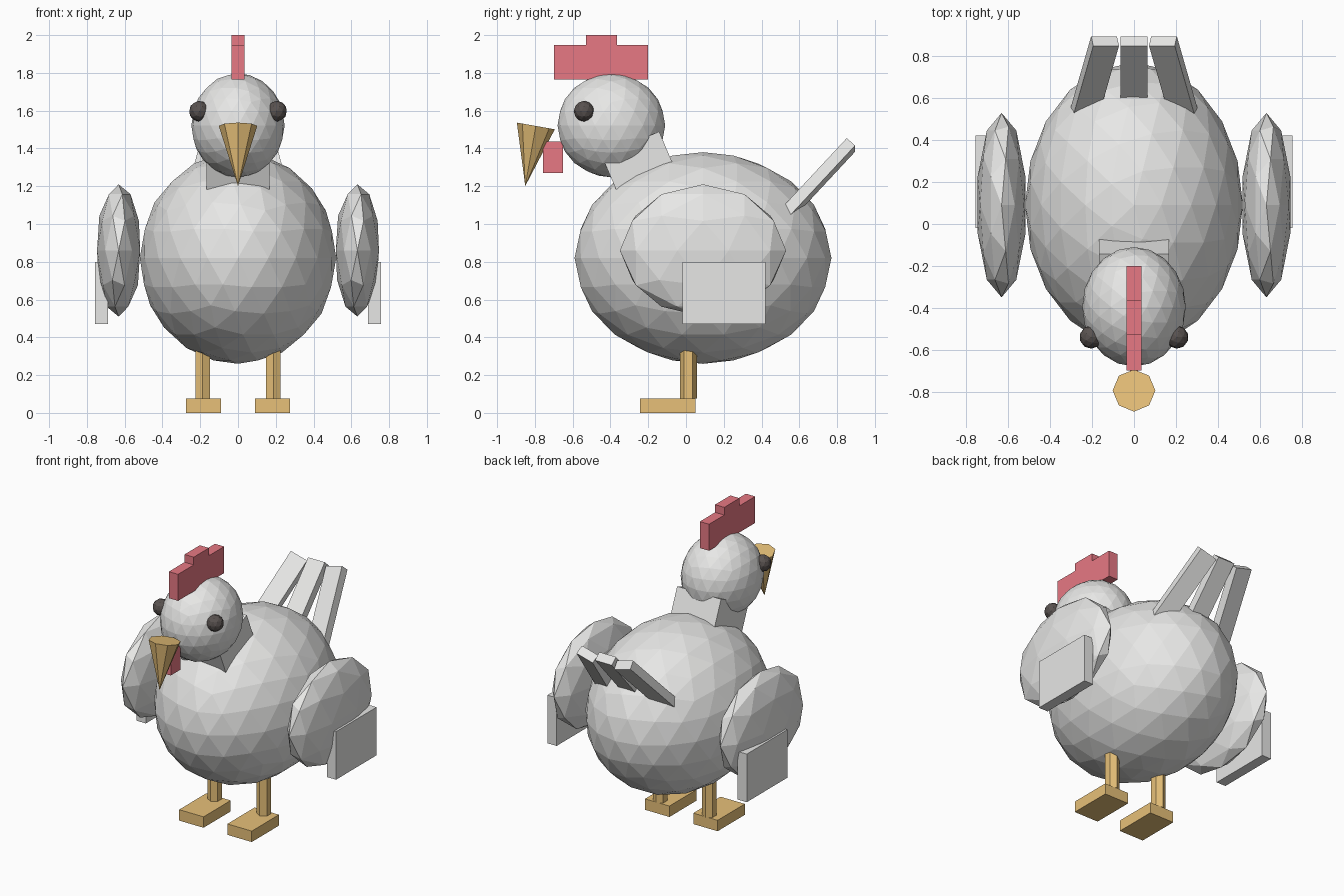
import bpy, bmesh
from math import radians
from mathutils import Matrix, Vector, Euler

cube = bpy.data.objects.get("Cube")
if cube:
    bpy.data.objects.remove(cube, do_unlink=True)


def material(name, rgb):
    m = bpy.data.materials.new(name)
    m.use_nodes = True
    m.diffuse_color = (*rgb, 1)
    bsdf = next(n for n in m.node_tree.nodes if n.type == 'BSDF_PRINCIPLED')
    bsdf.inputs["Base Color"].default_value = (*rgb, 1)
    return m


white = material("plumage_white", (0.8, 0.8, 0.79))
red = material("comb_red", (0.8, 0.19, 0.23))
yellow = material("beak_yellow", (0.8, 0.53, 0.19))
dark = material("eye_dark", (0.1, 0.085, 0.08))


def finish(name, bm, mat, loc=(0, 0, 0), rot=(0, 0, 0)):
    mesh = bpy.data.meshes.new(name)
    bm.to_mesh(mesh)
    bm.free()
    mesh.materials.append(mat)
    ob = bpy.data.objects.new(name, mesh)
    ob.location = loc
    ob.rotation_euler = Euler([radians(a) for a in rot])
    bpy.context.scene.collection.objects.link(ob)
    return ob


def ball(name, mat, loc, radii, detail):
    bm = bmesh.new()
    bmesh.ops.create_icosphere(bm, subdivisions=detail, radius=1,
                               matrix=Matrix.Diagonal((*radii, 1)))
    return finish(name, bm, mat, loc)


def box(name, mat, loc, size, rot=(0, 0, 0)):
    bm = bmesh.new()
    bmesh.ops.create_cube(bm, size=1, matrix=Matrix.Diagonal((*size, 1)))
    return finish(name, bm, mat, loc, rot)


def cone(name, mat, loc, sides, r_bottom, r_top, height, rot=(0, 0, 0)):
    bm = bmesh.new()
    bmesh.ops.create_cone(bm, cap_ends=True, segments=sides, radius1=r_bottom,
                          radius2=r_top, depth=height)
    return finish(name, bm, mat, loc, rot)


# Body, head and the slanted neck block between them
ball("body", white, (0, 0.09, 0.82), (0.52, 0.68, 0.56), 3)
ball("head", white, (0, -0.395, 1.522), (0.247, 0.285, 0.275), 3)
tilt = 23
neck_top = Vector((0, -0.294, 1.425))
neck_axis = Euler((radians(tilt), 0, 0)).to_matrix() @ Vector((0, 0, 1))
box("neck", white, neck_top - neck_axis * 0.19, (0.333, 0.33, 0.38), (tilt, 0, 0))

# Comb: stepped outline extruded sideways
bm = bmesh.new()
outline = [(-0.7, 1.765), (-0.2, 1.765), (-0.2, 1.947), (-0.365, 1.947),
           (-0.365, 2.0), (-0.53, 2.0), (-0.53, 1.947), (-0.7, 1.947)]
face = bm.faces.new([bm.verts.new((-0.035, y, z)) for y, z in outline])
side = bmesh.ops.extrude_face_region(bm, geom=[face])["geom"]
bmesh.ops.translate(bm, vec=(0.07, 0, 0),
                    verts=[v for v in side if isinstance(v, bmesh.types.BMVert)])
bmesh.ops.recalc_face_normals(bm, faces=bm.faces)
finish("comb", bm, red)

# Wattle and downward beak
box("wattle", red, (0, -0.705, 1.353), (0.04, 0.105, 0.165))
cone("beak", yellow, (0, -0.823, 1.36), 8, 0, 0.102, 0.323, (-10, 0, 0))

# Paired parts
for label, s in (("left", 1), ("right", -1)):
    ball(label + "_eye", dark, (s * 0.205, -0.54, 1.597), (0.055, 0.055, 0.055), 2)
    ball(label + "_wing", white, (s * 0.632, 0.09, 0.86), (0.12, 0.44, 0.35), 2)
    box(label + "_wing_tip", white, (s * 0.722, 0.202, 0.635), (0.07, 0.44, 0.33))
    cone(label + "_leg", yellow, (s * 0.187, 0.013, 0.24), 6, 0.045, 0.045, 0.33)
    box(label + "_foot", yellow, (s * 0.183, -0.097, 0.0375), (0.185, 0.295, 0.075))

# Three tail feathers, leaning back and converging at the tips
for label, s in (("left", 1), ("middle", 0), ("right", -1)):
    box(label + "_tail_feather", white, (s * 0.191, 0.689, 1.221),
        (0.127, 0.06, 0.55), (-42, -15 * s, 0))
